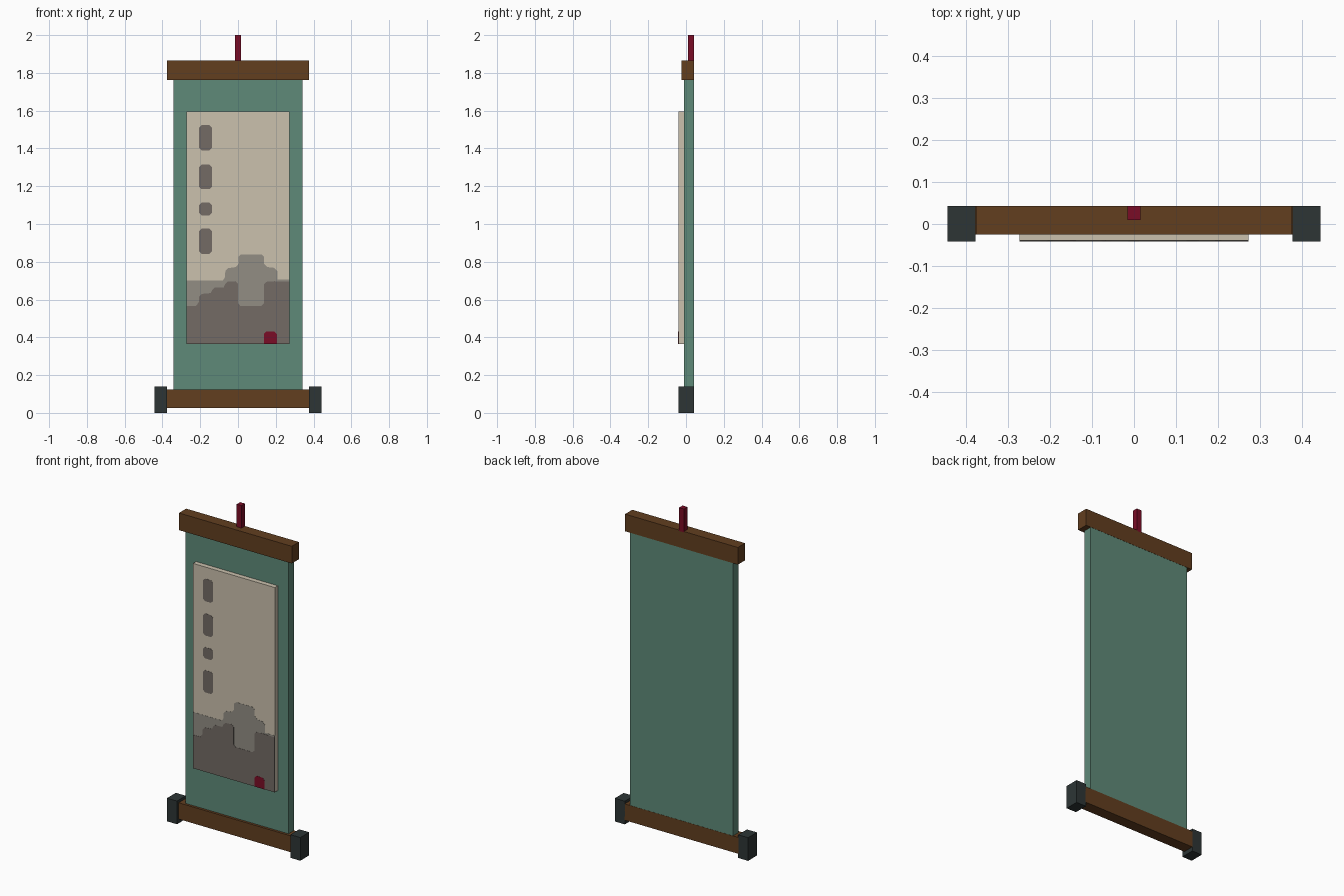
import bpy, bmesh

if "Cube" in bpy.data.objects:
    bpy.data.objects.remove(bpy.data.objects["Cube"])


def linear(c):
    c /= 255
    return c / 12.92 if c <= 0.04045 else ((c + 0.055) / 1.055) ** 2.4


def material(name, r, g, b):
    m = bpy.data.materials.new(name)
    m.diffuse_color = (linear(r), linear(g), linear(b), 1)
    m.use_nodes = True
    m.node_tree.nodes["Principled BSDF"].inputs["Base Color"].default_value = m.diffuse_color
    return m


GREEN = material("green cloth", 95, 138, 121)
PAPER = material("cream paper", 203, 193, 174)
WOOD = material("brown wood", 98, 62, 31)
BLACK = material("dark knob", 45, 53, 53)
RED = material("deep red", 122, 12, 38)
PALE_INK = material("pale ink", 146, 141, 132)
INK = material("dark ink", 115, 107, 101)


def finish(name, bm, mat):
    bmesh.ops.recalc_face_normals(bm, faces=bm.faces[:])
    mesh = bpy.data.meshes.new(name)
    bm.to_mesh(mesh)
    bm.free()
    mesh.materials.append(mat)
    bpy.context.collection.objects.link(bpy.data.objects.new(name, mesh))


def box(name, mat, x, y, z):
    """Box from (min, max) ranges."""
    bm = bmesh.new()
    bmesh.ops.create_cube(bm, size=1)
    for v in bm.verts:
        v.co = [r[0] if c < 0 else r[1] for c, r in zip(v.co, (x, y, z))]
    finish(name, bm, mat)


def plate(name, mat, outline, front):
    """Thin painted shape on the paper, from an (x, z) outline."""
    bm = bmesh.new()
    face = bm.faces.new([bm.verts.new((x, PAPER_Y, z)) for x, z in outline])
    out = bmesh.ops.extrude_face_region(bm, geom=[face])["geom"]
    for v in out:
        if isinstance(v, bmesh.types.BMVert):
            v.co.y = front
    finish(name, bm, mat)


def clipped(x0, x1, z0, z1, c=0.014, bottom=True):
    """Rectangle with clipped corners."""
    low = ([(x0, z0 + c), (x0 + c, z0), (x1 - c, z0), (x1, z0 + c)]
           if bottom else [(x0, z0), (x1, z0)])
    return low + [(x1, z1 - c), (x1 - c, z1), (x0 + c, z1), (x0, z1 - c)]


PAPER_Y, BACK = -0.039, 0.043
L, R, B = -0.272, 0.272, 0.365

# Hanging cloth, paper and cord
box("cloth", GREEN, (-0.342, 0.342), (-0.01, BACK - 0.001), (0.12, 1.765))
box("paper", PAPER, (L, R), (PAPER_Y, -0.01), (B, 1.595))
box("hanging_cord", RED, (-0.016, 0.016), (0.01, BACK), (1.86, 2.0))

# Wooden rods and end knobs
box("top_rod", WOOD, (-0.375, 0.375), (-0.025, BACK), (1.762, 1.865))
box("bottom_rod", WOOD, (-0.378, 0.378), (-0.025, BACK), (0.025, 0.123))
for side, s in (("left", -1), ("right", 1)):
    box(side + "_knob", BLACK, sorted((s * 0.377, s * 0.443)),
        (-0.041, BACK), (0, 0.139))

# Column of brush marks
for i, (z0, z1) in enumerate(((1.39, 1.525), (1.184, 1.316),
                              (1.046, 1.113), (0.842, 0.975))):
    plate(f"brush_mark_{i + 1}", INK, clipped(-0.206, -0.138, z0, z1),
          PAPER_Y - 0.001)

# Far hill, then near hill over it
plate("far_hill", PALE_INK, [
    (L, B), (R, B), (R, 0.705), (0.208, 0.705), (0.208, 0.75), (0.192, 0.768),
    (0.155, 0.772), (0.138, 0.788), (0.138, 0.825), (0.125, 0.838),
    (0.015, 0.838), (0.002, 0.825), (0.002, 0.788), (-0.012, 0.772),
    (-0.052, 0.766), (-0.067, 0.752), (-0.069, 0.718), (-0.08, 0.702),
    (L, 0.702)], PAPER_Y - 0.001)
plate("near_hill", INK, [
    (L, B), (R, B), (R, 0.695), (0.192, 0.697), (0.15, 0.694), (0.138, 0.68),
    (0.138, 0.58), (0.125, 0.567), (0.012, 0.567), (0, 0.58), (0, 0.685),
    (-0.014, 0.697), (-0.055, 0.695), (-0.068, 0.683), (-0.075, 0.665),
    (-0.125, 0.663), (-0.138, 0.648), (-0.145, 0.634), (-0.192, 0.63),
    (-0.206, 0.615), (-0.208, 0.585), (-0.222, 0.567), (L, 0.565)],
    PAPER_Y - 0.002)

# Red seal stamp
plate("seal_stamp", RED, clipped(0.138, 0.206, B, 0.432, bottom=False),
      PAPER_Y - 0.003)
